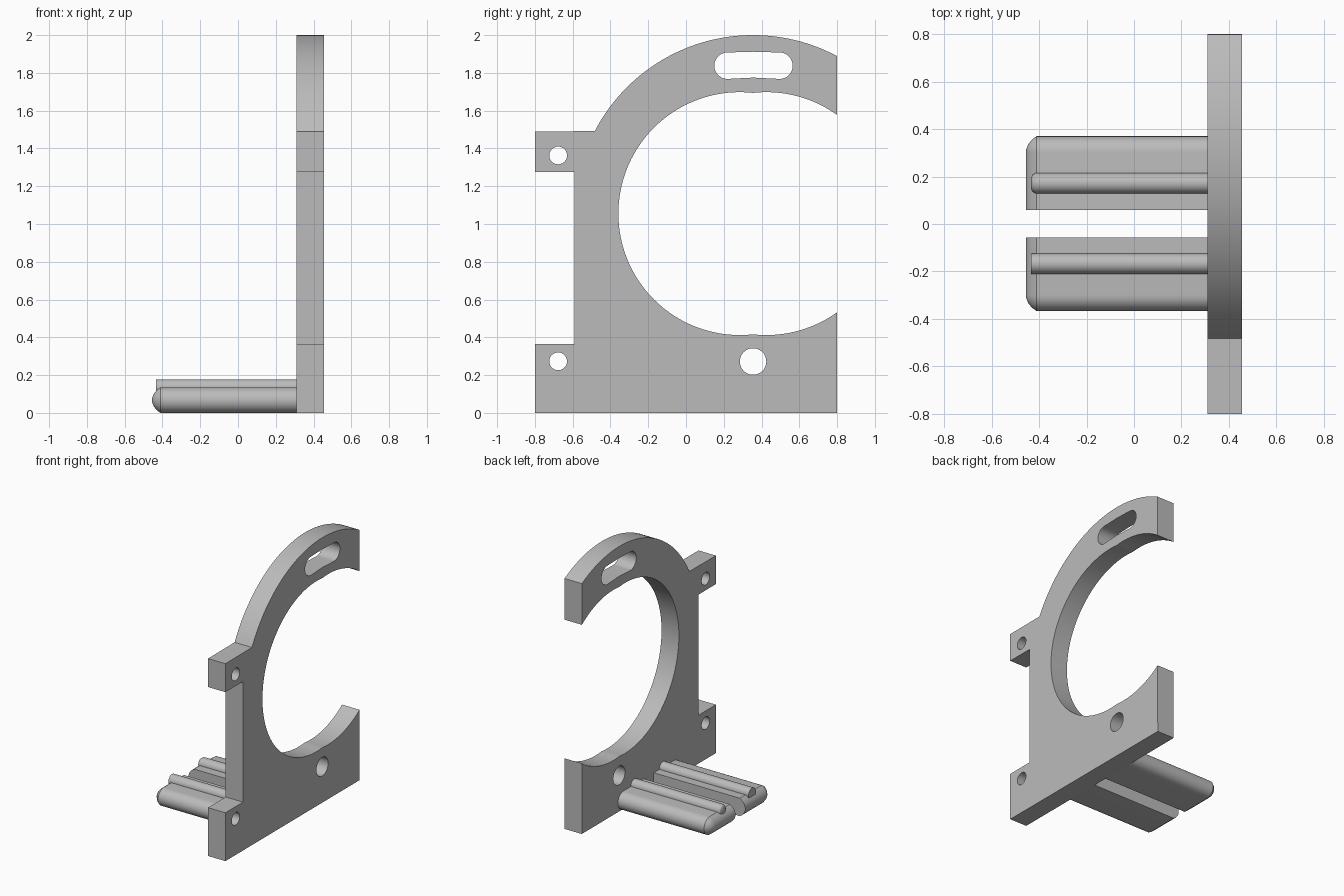
import bpy, bmesh
from math import sin, cos, pi, radians, atan2
from mathutils import Matrix

cube = bpy.data.objects.get("Cube")
if cube:
    bpy.data.objects.remove(cube)

grey = bpy.data.materials.new("plain grey")
grey.use_nodes = True
grey.diffuse_color = (0.5, 0.5, 0.5, 1)
grey.node_tree.nodes["Principled BSDF"].inputs["Base Color"].default_value = (0.5, 0.5, 0.5, 1)


def arc(cy, cz, r, a0, a1, n):
    """Points of an arc from angle a0 to a1 (radians)."""
    return [(cy + r * cos(a0 + (a1 - a0) * i / n), cz + r * sin(a0 + (a1 - a0) * i / n))
            for i in range(n + 1)]


def finish(name, mesh):
    obj = bpy.data.objects.new(name, mesh)
    bpy.context.collection.objects.link(obj)
    mesh.materials.clear()
    mesh.materials.append(grey)
    bpy.ops.object.select_all(action="DESELECT")
    obj.select_set(True)
    bpy.context.view_layer.objects.active = obj
    bpy.ops.object.shade_smooth_by_angle(angle=radians(30))
    return obj


def plate_from_profiles(name, loops, x0, x1):
    """Filled outline with holes, drawn in the y-z plane and extruded along x."""
    curve = bpy.data.curves.new(name + "_profile", "CURVE")
    curve.dimensions = "2D"
    curve.fill_mode = "BOTH"
    curve.extrude = (x1 - x0) / 2
    for pts in loops:
        spline = curve.splines.new("POLY")
        spline.points.add(len(pts) - 1)
        for p, (y, z) in zip(spline.points, pts):
            p.co = (y, z, 0, 1)
        spline.use_cyclic_u = True
    helper = bpy.data.objects.new(name + "_helper", curve)
    bpy.context.collection.objects.link(helper)
    bpy.context.view_layer.update()
    mesh = bpy.data.meshes.new_from_object(helper.evaluated_get(bpy.context.evaluated_depsgraph_get()))
    bpy.data.objects.remove(helper)
    mesh.transform(Matrix(((0, 0, 1, (x0 + x1) / 2), (1, 0, 0, 0), (0, 1, 0, 0), (0, 0, 0, 1))))
    bm = bmesh.new()
    bm.from_mesh(mesh)
    bmesh.ops.remove_doubles(bm, verts=bm.verts, dist=0.0001)
    bmesh.ops.recalc_face_normals(bm, faces=bm.faces)
    bm.to_mesh(mesh)
    bm.free()
    return finish(name, mesh)


def loft(name, rings):
    """Skin a list of equal-length rings and cap both ends."""
    bm = bmesh.new()
    loops = [[bm.verts.new(p) for p in ring] for ring in rings]
    for a, b in zip(loops, loops[1:]):
        for i in range(len(a)):
            j = (i + 1) % len(a)
            bm.faces.new((a[i], a[j], b[j], b[i]))
    bm.faces.new(loops[0])
    bm.faces.new(loops[-1])
    bmesh.ops.recalc_face_normals(bm, faces=bm.faces)
    mesh = bpy.data.meshes.new(name)
    bm.to_mesh(mesh)
    bm.free()
    return finish(name, mesh)


# Upright plate: open ring on a base, with two mounting tabs
MID, AXIS = 0.355, 1.055
R_IN, SHIFT, R_OUT = 0.643, 0.07, 0.945
edge = 0.8
low = atan2(0.53 - AXIS, edge - MID - SHIFT)
mouth = atan2((R_IN ** 2 - SHIFT ** 2) ** 0.5, SHIFT)
opening = (arc(MID + SHIFT, AXIS, R_IN, low, mouth - pi, 20)
           + arc(MID - SHIFT, AXIS, R_IN, -mouth, mouth - 2 * pi, 72)[1:]
           + arc(MID + SHIFT, AXIS, R_IN, pi - mouth, -low, 20)[1:])
rim = arc(MID, AXIS, R_OUT, atan2(1.892 - AXIS, edge - MID), atan2(1.49 - AXIS, -0.48 - MID), 60)
outline = ([(-0.8, 0), (edge, 0)] + opening + rim
           + [(-0.8, 1.49), (-0.8, 1.275), (-0.59, 1.275), (-0.59, 0.365), (-0.8, 0.365)])

# Slot with round ends and gently bowed sides
slot = (arc(0.495, 1.838, 0.07, -pi / 2, pi / 2, 16) + [(MID, 1.912)]
        + arc(0.22, 1.838, 0.07, pi / 2, 3 * pi / 2, 16) + [(MID, 1.775)])
holes = [arc(y, z, r, 0, 2 * pi, 40)[:-1]
         for y, z, r in ((MID, 0.272, 0.07), (-0.677, 1.363, 0.047), (-0.677, 0.273, 0.047))]
plate_from_profiles("ring_plate", [outline, slot] + holes, 0.31, 0.455)

# Pair of prongs with a rounded outer side, a tapered tip and a ridge on top
HALF = 0.0675
ROOT = 0.315


def prong_ring(x, inset, side):
    r = HALF - inset
    pts = [(0.06, HALF - r)] + arc(0.37 - HALF, HALF, r, -pi / 2, pi / 2, 16) + [(0.06, HALF + r)]
    return [(x, side * y + 0.003 * (side - 1) / -2, z) for y, z in pts]


def ridge_ring(x, inset, y):
    return [(x, py, pz) for py, pz in arc(y, 0.135, 0.043 - inset, 0, 2 * pi, 28)[:-1]]


tip = [(ROOT, 0), (-0.41, 0), (-0.43, 0.014), (-0.446, 0.034), (-0.455, 0.057)]
for label, side in (("left", 1), ("right", -1)):
    loft(label + "_prong", [prong_ring(x, d, side) for x, d in tip])
ridge_tip = [(ROOT, 0), (-0.415, 0), (-0.428, 0.008), (-0.435, 0.022)]
loft("left_ridge", [ridge_ring(x, d, 0.172) for x, d in ridge_tip])
loft("right_ridge", [ridge_ring(x, 0, -0.167) for x in (ROOT, -0.435)])
